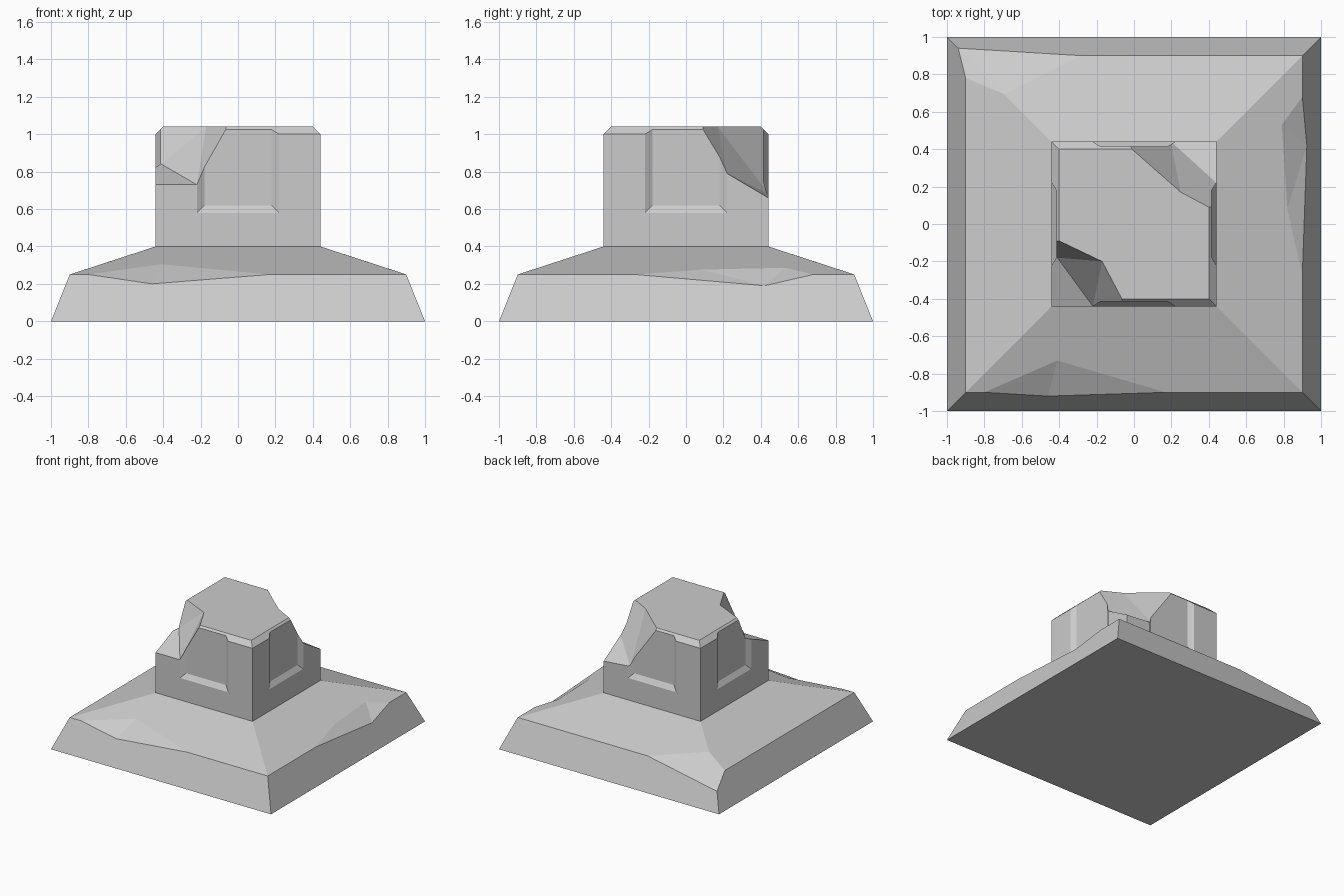
import bpy, bmesh
from mathutils import Vector, Matrix
from math import pi

cube = bpy.data.objects.get("Cube")
if cube:
    bpy.data.objects.remove(cube, do_unlink=True)

stone = bpy.data.materials.new("grey stone")
stone.use_nodes = True
GREY = (0.6, 0.6, 0.6, 1)
stone.diffuse_color = GREY
stone.node_tree.nodes["Principled BSDF"].inputs["Base Color"].default_value = GREY


def finish(bm, name):
    bmesh.ops.recalc_face_normals(bm, faces=bm.faces[:])
    mesh = bpy.data.meshes.new(name)
    bm.to_mesh(mesh)
    bm.free()
    mesh.materials.append(stone)
    obj = bpy.data.objects.new(name, mesh)
    bpy.context.collection.objects.link(obj)
    return obj


def ring(bm, half, z):
    return [bm.verts.new((sx * half, sy * half, z))
            for sx, sy in ((-1, -1), (1, -1), (1, 1), (-1, 1))]


# Plinth: sloped square base with broken edges
bm = bmesh.new()
low, mid, top = ring(bm, 1, 0), ring(bm, 0.9, 0.25), ring(bm, 0.44, 0.4)
v = bm.verts.new
front = [v(p) for p in ((-0.8, -0.9, 0.25), (-0.46, -0.92, 0.2), (0.17, -0.9, 0.25))]
front_tip = v((-0.41, -0.73, 0.305))
side = [v(p) for p in ((0.9, -0.27, 0.25), (0.924, 0.42, 0.19), (0.9, 0.68, 0.25))]
side_tips = [v((0.82, 0.08, 0.276)), v((0.79, 0.53, 0.286))]
corner = [v(p) for p in ((-0.28, 0.9, 0.25), (-0.94, 0.94, 0.15), (-0.9, 0.78, 0.25))]
corner_tip = v((-0.695, 0.695, 0.317))
bm.verts.remove(mid[3])
a, b, c = mid[:3]
faces = [
    low[::-1],
    # steep outer walls
    [low[0], low[1], b, *front[::-1], a],
    [low[1], low[2], c, *side[::-1], b],
    [low[2], low[3], corner[1], corner[0], c],
    [low[3], low[0], a, corner[2], corner[1]],
    # shallow upper slopes
    [a, front[0], front_tip, front[2], b, top[1], top[0]],
    [b, side[0], *side_tips, side[2], c, top[2], top[1]],
    [c, corner[0], corner_tip, top[3], top[2]],
    [corner_tip, corner[2], a, top[0], top[3]],
    # broken facets
    [front[0], front[1], front_tip], [front[1], front[2], front_tip],
    [side[0], side[1], side_tips[0]], [side_tips[0], side[1], side_tips[1]],
    [side[1], side[2], side_tips[1]],
    [corner[0], corner[1], corner_tip], [corner[1], corner[2], corner_tip],
]
for f in faces:
    bm.faces.new(f)
finish(bm, "plinth")

# Block: square pillar stub with a bevelled top
bm = bmesh.new()
rings = [ring(bm, 0.44, 0.4), ring(bm, 0.44, 1.0), ring(bm, 0.40, 1.04)]
bm.faces.new(rings[0])
bm.faces.new(rings[2])
for r, s in zip(rings, rings[1:]):
    for i in range(4):
        j = (i + 1) % 4
        bm.faces.new((r[i], r[j], s[j], s[i]))
block = finish(bm, "block")
cutters = []

# Sunken panels: one flared cutter for each side
for k in range(4):
    bm = bmesh.new()
    for y, half, z in ((-0.415, 0.18, 0.62), (-0.49, 0.30, 0.50)):
        for x in (-half, half):
            bm.verts.new((x, y, z))
            bm.verts.new((x, y, 1.2))
    bmesh.ops.convex_hull(bm, input=bm.verts[:])
    bmesh.ops.rotate(bm, verts=bm.verts[:], matrix=Matrix.Rotation(k * pi / 2, 3, 'Z'))
    cutters.append(finish(bm, "panel_cutter"))


# Broken corners: a box trimmed by the planes of the break
def corner_cutter(sx, sy, planes):
    bm = bmesh.new()
    bmesh.ops.create_cube(bm, size=1.2, matrix=Matrix.Translation((sx * 0.44, sy * 0.44, 1.05)))
    outside = Vector((sx * 0.6, sy * 0.6, 1.2))
    for p, q, r in planes:
        p, q, r = Vector(p), Vector(q), Vector(r)
        n = (q - p).cross(r - p).normalized()
        if n.dot(outside - p) < 0:
            n = -n
        bmesh.ops.bisect_plane(bm, geom=bm.verts[:] + bm.edges[:] + bm.faces[:],
                               plane_co=p, plane_no=n, clear_inner=True)
        bmesh.ops.holes_fill(bm, edges=[e for e in bm.edges if e.is_boundary], sides=0)
    cutters.append(finish(bm, "corner_cutter"))


peak, heel, ledge = (-0.17, -0.2, 1.04), (-0.22, -0.44, 0.73), (-0.41, -0.18, 0.84)
corner_cutter(-1, -1, [
    ((-0.4, -0.09, 1.04), peak, ledge),
    (peak, (-0.07, -0.39, 1.04), heel),
    (peak, heel, ledge),
    (ledge, heel, (-0.44, -0.44, 0.73)),
])
peak, heel, ledge = (0.25, 0.17, 1.04), (0.2, 0.42, 0.71), (0.44, 0.22, 0.79)
corner_cutter(1, 1, [
    ((0, 0.39, 1.04), peak, heel),
    (peak, heel, ledge),
    (peak, (0.4, 0.09, 1.04), ledge),
    ((0.44, 0.44, 0.66), (0.21, 0.44, 0.68), ledge),
])

# Carve the block, then drop the cutters and the hidden underside
for cutter in cutters:
    cutter.hide_render = True
    mod = block.modifiers.new("carve", 'BOOLEAN')
    mod.operation = 'DIFFERENCE'
    mod.solver = 'EXACT'
    mod.object = cutter
bpy.context.view_layer.update()
graph = bpy.context.evaluated_depsgraph_get()
carved = bpy.data.meshes.new_from_object(block.evaluated_get(graph))
block.modifiers.clear()
block.data = carved
for cutter in cutters:
    bpy.data.objects.remove(cutter, do_unlink=True)
bm = bmesh.new()
bm.from_mesh(carved)
bmesh.ops.dissolve_limit(bm, angle_limit=0.01, verts=bm.verts[:], edges=bm.edges[:])
under = [f for f in bm.faces if f.calc_center_median().z < 0.401]
bmesh.ops.delete(bm, geom=under, context='FACES')
bm.to_mesh(carved)
bm.free()
